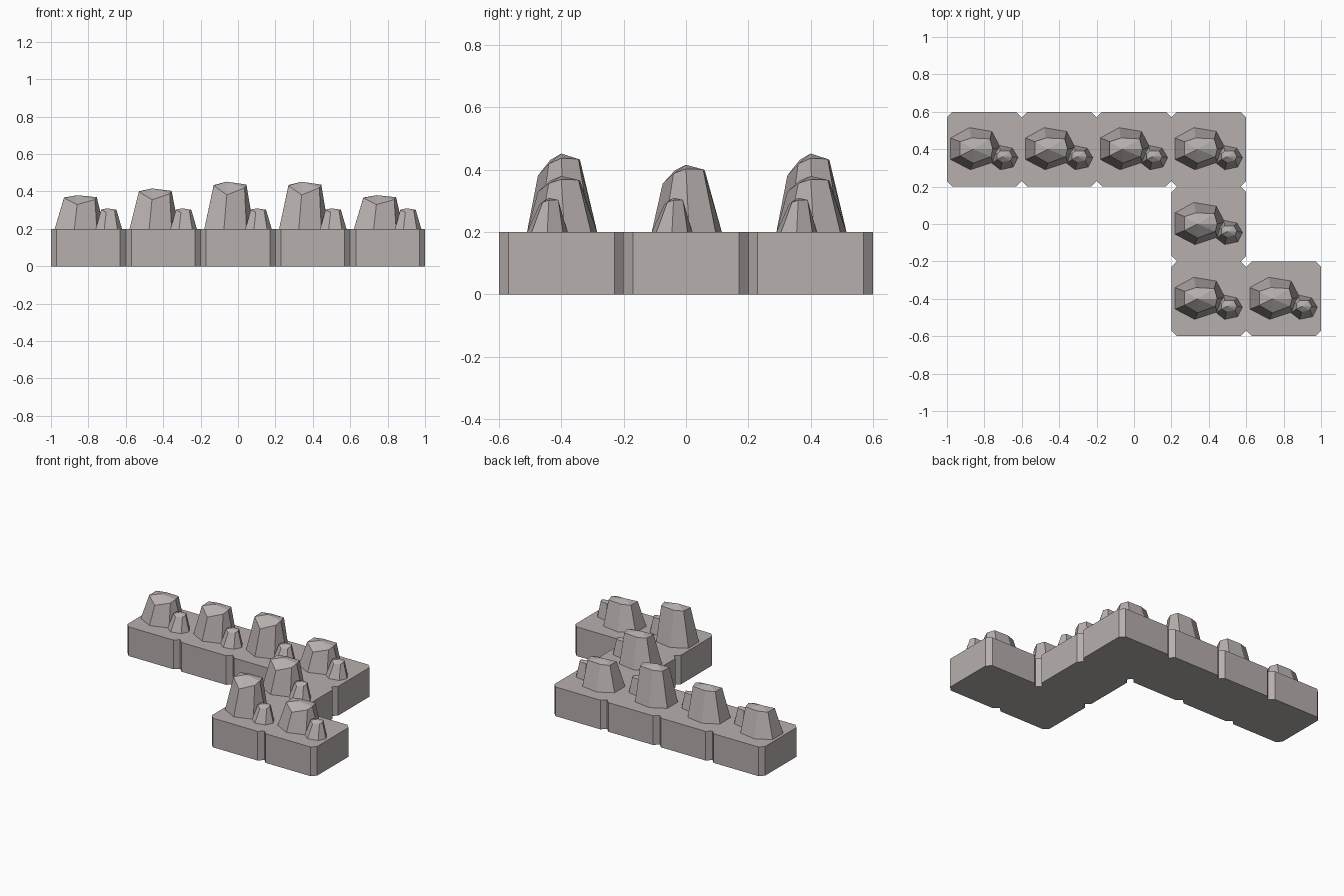
import bpy
import bmesh

cube = bpy.data.objects.get("Cube")
if cube:
    bpy.data.objects.remove(cube, do_unlink=True)

stone = bpy.data.materials.new("warm grey stone")
stone.use_nodes = True
color = (0.47, 0.43, 0.42, 1)
stone.diffuse_color = color
stone.node_tree.nodes["Principled BSDF"].inputs["Base Color"].default_value = color

BLOCK = 0.2   # block height
HALF = 0.2    # half block width
CUT = 0.03    # corner chamfer


def finish(bm, name, location):
    bmesh.ops.recalc_face_normals(bm, faces=bm.faces)
    mesh = bpy.data.meshes.new(name)
    bm.to_mesh(mesh)
    bm.free()
    mesh.materials.append(stone)
    obj = bpy.data.objects.new(name, mesh)
    obj.location = location
    bpy.context.collection.objects.link(obj)


# Square block with four chamfered upright corners
def block(name, x, y):
    bm = bmesh.new()
    bmesh.ops.create_cube(bm, size=1)
    for v in bm.verts:
        v.co = (v.co.x * 2 * HALF, v.co.y * 2 * HALF, (v.co.z + 0.5) * BLOCK)
    upright = [e for e in bm.edges if abs(e.verts[0].co.z - e.verts[1].co.z) > 0.1]
    bmesh.ops.bevel(bm, geom=upright, offset=CUT, segments=1, affect='EDGES')
    finish(bm, name, (x, y, 0))


# Faceted rock: base ring, narrower crown ring and a peak, heights as fractions
def rock(name, x, y, height, base, crown, peak):
    bm = bmesh.new()
    low = [bm.verts.new((px, py, 0)) for px, py in base]
    high = [bm.verts.new((px, py, pz * height)) for px, py, pz in crown]
    tip = bm.verts.new((peak[0], peak[1], height))
    n = len(low)
    for i in range(n):
        j = (i + 1) % n
        bm.faces.new((low[i], low[j], high[j], high[i]))
        bm.faces.new((high[i], high[j], tip))
    bm.faces.new(low[::-1])
    finish(bm, name, (x, y, BLOCK))


big_base = [(-.18, .06), (-.08, .115), (.04, .095), (.085, .01),
            (.045, -.07), (-.075, -.11), (-.18, -.055)]
big_crown = [(-.13, .04, .93), (-.07, .06, .92), (.03, .055, .93), (.045, .0, .94),
             (.035, -.04, .87), (-.06, -.075, .72), (-.13, -.035, .92)]
small_base = [(.04, -.01), (.08, .02), (.15, .005), (.18, -.045),
              (.155, -.095), (.085, -.11), (.04, -.075)]
small_crown = [(.068, -.025, .93), (.085, -.01, .93), (.135, -.01, .94), (.15, -.04, .93),
               (.14, -.06, .87), (.095, -.07, .8), (.068, -.055, .92)]

# Path of blocks, with the big rocks cycling through three heights
path = [(-.8, .4), (-.4, .4), (0, .4), (.4, .4), (.4, 0), (.4, -.4), (.8, -.4)]
for i, (x, y) in enumerate(path):
    block(f"block_{i + 1}", x, y)
    rock(f"large_rock_{i + 1}", x, y, .18 + .036 * (i % 3), big_base, big_crown, (-.06, 0))
    rock(f"small_rock_{i + 1}", x, y, .11, small_base, small_crown, (.1, -.04))
